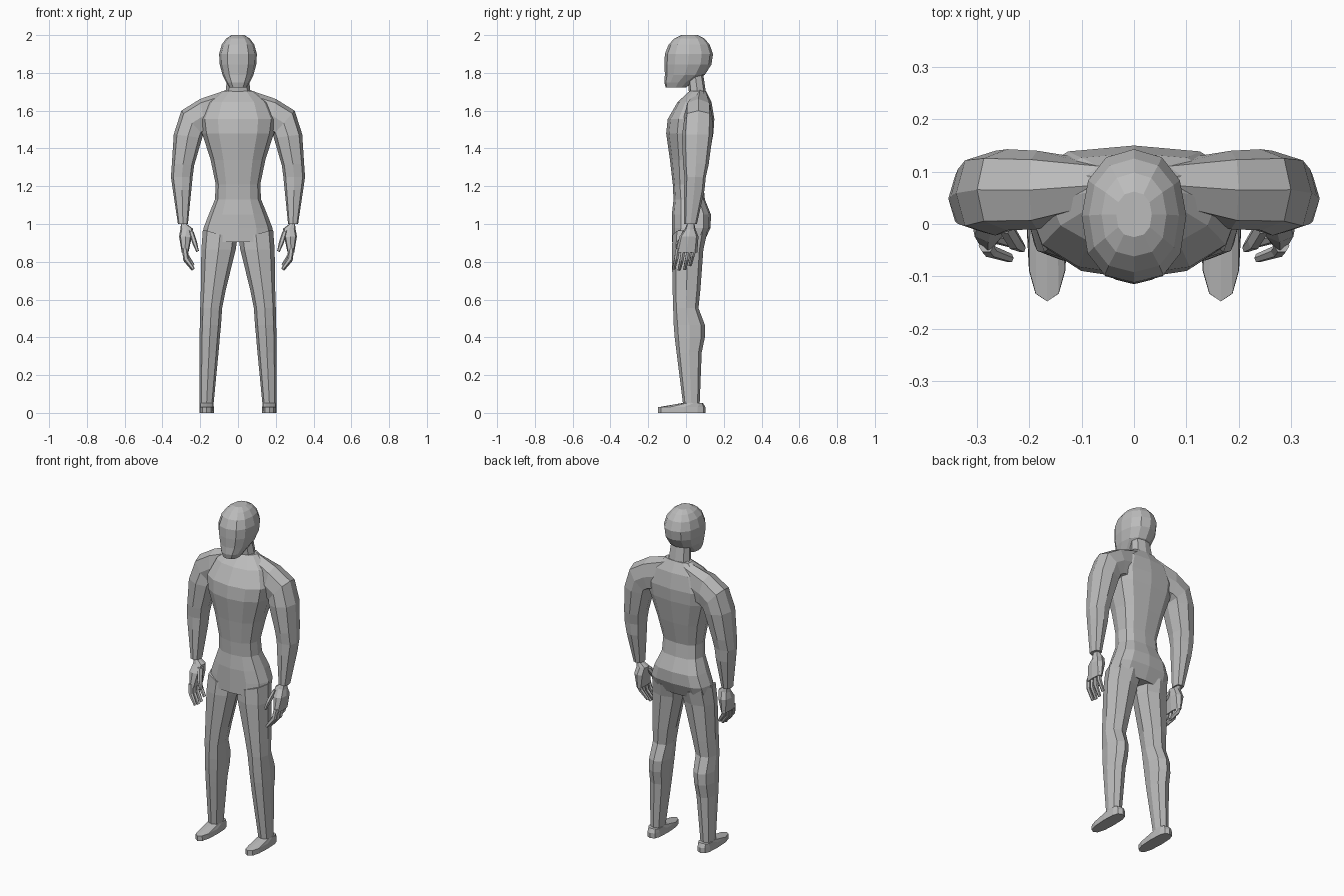
import bpy, bmesh, math

grey = bpy.data.materials.new("plain grey")
grey.diffuse_color = (0.5, 0.5, 0.5, 1)


def power(v, n):
    return math.copysign(abs(v) ** (2 / n), v)


def loft(name, rings, sides=8, front=2.2, back=2.2, mid=0.5, mirror=True):
    """Skin rings; each ring = (xa, za, xb, zb, y_front, y_back)."""
    bm = bmesh.new()
    loops = []
    for xa, za, xb, zb, y0, y1 in rings:
        ym = y0 + (y1 - y0) * mid
        loop = []
        for i in range(sides):
            t = 2 * math.pi * i / sides
            c, s = math.cos(t), math.sin(t)
            n = front if s < 0 else back
            u, v = power(c, n), power(s, n)
            y = ym + v * ((ym - y0) if s < 0 else (y1 - ym))
            loop.append(bm.verts.new(((xa + xb) / 2 + u * (xa - xb) / 2, y,
                                      (za + zb) / 2 + u * (za - zb) / 2)))
        loops.append(loop)
    for a, b in zip(loops, loops[1:]):
        for i in range(sides):
            j = (i + 1) % sides
            bm.faces.new((a[i], a[j], b[j], b[i]))
    bm.faces.new(loops[0])
    bm.faces.new(loops[-1])
    bmesh.ops.recalc_face_normals(bm, faces=bm.faces)
    me = bpy.data.meshes.new(name)
    bm.to_mesh(me)
    bm.free()
    me.materials.append(grey)
    ob = bpy.data.objects.new(name, me)
    bpy.context.collection.objects.link(ob)
    if mirror:
        ob.modifiers.new("mirror", 'MIRROR')
    return ob


def level(rows):
    """Centred horizontal rings from (z, half_width, y_front, y_back)."""
    return [(w, z, -w, z, a, b) for z, w, a, b in rows]


# head
loft("head", level([
    (1.722, .046, -.108, .0), (1.75, .062, -.115, .035),
    (1.79, .082, -.112, .10), (1.845, .097, -.114, .135),
    (1.90, .100, -.112, .143), (1.95, .086, -.092, .125),
    (1.982, .062, -.062, .098), (2.0, .034, -.025, .062)]),
    sides=12, front=2.4, mirror=False)

# neck
loft("neck", level([
    (1.64, .10, -.01, .12), (1.70, .066, .015, .105), (1.80, .055, .005, .09)]),
    front=2.5, back=2.5, mirror=False)

# torso
loft("torso", level([
    (.905, .188, -.075, .095), (.98, .182, -.075, .13), (1.05, .155, -.075, .132),
    (1.13, .122, -.066, .10), (1.21, .118, -.07, .092), (1.34, .145, -.085, .12),
    (1.48, .19, -.105, .145), (1.555, .20, -.097, .15),
    (1.645, .16, -.045, .135), (1.705, .08, .02, .105)]),
    sides=12, front=2.2, back=3, mirror=False)

# legs
loft("leg", [
    (.186, .97, .004, .92, -.07, .11), (.194, .865, .012, .865, -.075, .092),
    (.197, .65, .065, .65, -.071, .076), (.200, .555, .084, .555, -.068, .066),
    (.202, .465, .090, .465, -.065, .100), (.204, .40, .096, .40, -.06, .100),
    (.204, .32, .103, .32, -.05, .083), (.203, .04, .130, .04, -.015, .072)],
    front=2.4, back=2.4)

# feet
loft("foot", [
    (.205, 0, .127, 0, -.148, .103), (.204, .03, .128, .03, -.148, .103),
    (.203, .052, .130, .052, -.02, .09)], sides=12, front=2.5, back=3, mid=.55)

# shoulders and arms
loft("arm", [
    (.06, 1.71, .06, 1.50, .03, .12), (.20, 1.662, .17, 1.48, -.01, .14),
    (.30, 1.60, .185, 1.47, -.012, .143), (.34, 1.475, .19, 1.455, -.022, .14),
    (.350, 1.32, .232, 1.31, -.015, .12), (.355, 1.25, .240, 1.25, -.008, .105),
    (.345, 1.18, .247, 1.18, -.01, .098), (.318, 1.0, .265, 1.0, -.01, .058)],
    front=2.7, back=2.7)

# palms
loft("palm", [
    (.302, 1.0, .272, 1.0, .005, .045), (.305, .972, .238, .975, -.006, .05),
    (.312, .935, .245, .93, -.035, .066), (.298, .85, .262, .85, -.055, .06)],
    front=2.8, back=2.8)

# fingers, curled inward
for k in range(4):
    y = -.042 + k * .029
    dz = (.006, 0, .004, .024)[k]
    loft("finger_%d" % (k + 1), [
        (.297, .87, .268, .87, y - .013, y + .013),
        (.289, .805 + dz, .262, .815 + dz, y - .022, y + .002),
        (.244, .752 + dz, .230, .762 + dz, y - .032, y - .014)], sides=6)

# thumbs
loft("thumb", [
    (.262, .965, .235, .96, -.02, .02), (.243, .90, .217, .905, -.05, -.012),
    (.220, .850, .207, .858, -.055, -.036)], sides=6)
